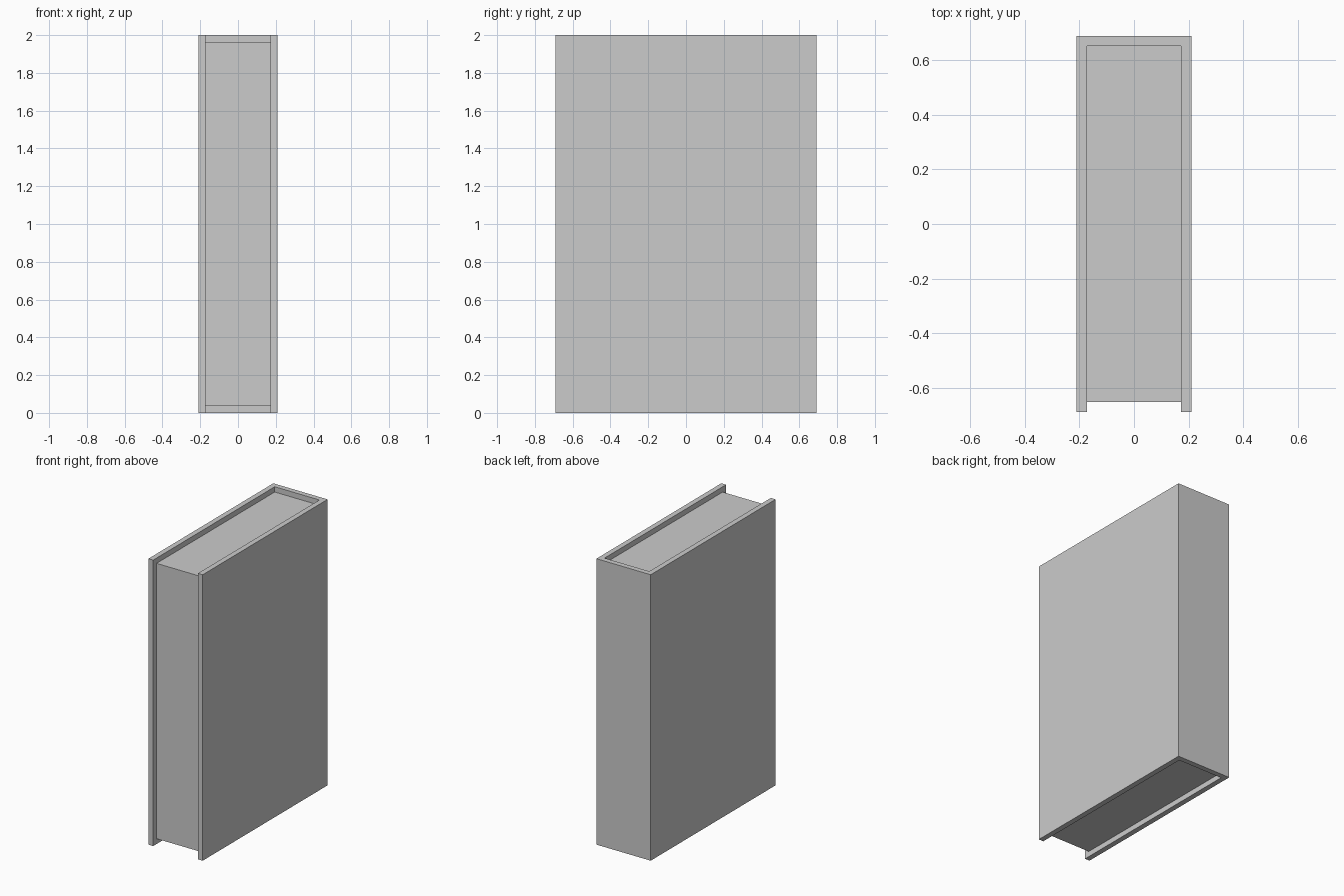
import bpy
import bmesh

default = bpy.data.objects.get("Cube")
if default:
    bpy.data.objects.remove(default, do_unlink=True)

HALF_W, HALF_D, HEIGHT = 0.21, 0.69, 2.0
BOARD = 0.037  # cover thickness, also the inset of the pages
INNER = HALF_W - BOARD


def extrude_profile(name, outline, bottom, top):
    """Solid made from a flat outline (x, y) raised from bottom to top."""
    bm = bmesh.new()
    base = bm.faces.new([bm.verts.new((x, y, bottom)) for x, y in outline])
    raised = bmesh.ops.extrude_face_region(bm, geom=[base])["geom"]
    bmesh.ops.translate(bm, vec=(0, 0, top - bottom),
                        verts=[g for g in raised if isinstance(g, bmesh.types.BMVert)])
    bmesh.ops.recalc_face_normals(bm, faces=bm.faces)
    mesh = bpy.data.meshes.new(name)
    bm.to_mesh(mesh)
    bm.free()
    obj = bpy.data.objects.new(name, mesh)
    bpy.context.collection.objects.link(obj)
    return obj


# Cover: two boards joined by the spine at the back
half = [(INNER, HALF_D - BOARD), (INNER, -HALF_D), (HALF_W, -HALF_D), (HALF_W, HALF_D)]
cover_outline = half + [(-x, y) for x, y in reversed(half)]
extrude_profile("book_cover", cover_outline, 0, HEIGHT)

# Page block: set in from the cover at the top, bottom and front
front, back = BOARD - HALF_D, HALF_D - BOARD
pages_outline = [(-INNER, front), (INNER, front), (INNER, back), (-INNER, back)]
extrude_profile("page_block", pages_outline, BOARD, HEIGHT - BOARD)
